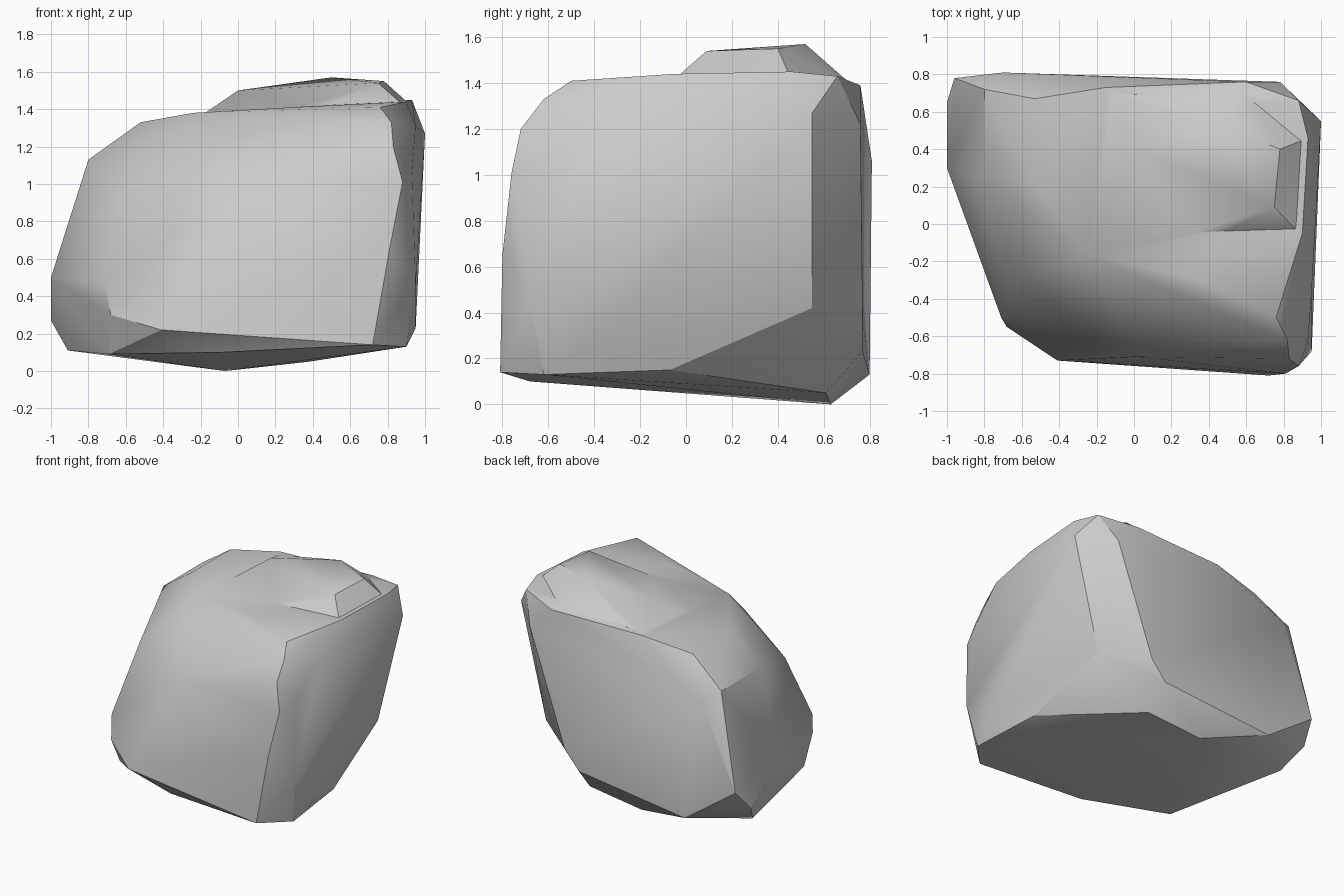
import bpy, bmesh
from mathutils import Vector

if "Cube" in bpy.data.objects:
    bpy.data.objects.remove(bpy.data.objects["Cube"])

# Boulder corners, grouped by the facet borders they form
crown = [(-.24, -.17, 1.38), (.29, -.28, 1.41), (.76, -.5, 1.41), (.9, -.05, 1.44),
         (.93, .46, 1.45), (.6, .76, 1.39), (-.15, .73, 1.38), (-.52, .2, 1.33),
         (-.53, .67, 1.32), (.88, .66, 1.43)]
front_side = [(.02, -.71, 1.0), (-.41, -.73, .22), (-.68, -.55, .3), (-.71, -.5, .47),
              (.72, -.81, .14), (.81, -.8, .65), (.88, -.76, 1.01), (.83, -.72, 1.2),
              (.82, -.62, 1.33)]
right_side = [(.95, -.36, 1.31), (.93, -.63, 1.06), (.95, -.68, .46), (.95, -.46, .23),
              (.85, -.07, .15), (.79, .55, .42), (1.0, .55, 1.27)]
back_side = [(.78, .76, 1.22), (.48, .77, .37), (.36, .77, .23), (-.7, .81, 1.06),
             (-.96, .78, .42), (-.55, .8, .13)]
left_side = [(-1, .65, .27), (-1, .3, .5), (-.8, -.2, .5), (-.8, .72, 1.13),
             (-.8, .25, 1.13), (-.62, -.3, .95)]
base = [(-.07, .63, 0), (.38, .61, .05), (-.91, .5, .11), (.9, -.62, .13),
        (-.09, -.68, .1), (-.69, -.43, .09)]

# Raised hump on top; its foot is sunk just inside the crown
hump = [(.75, .09, 1.54), (.5, .52, 1.57), (0, .4, 1.5), (.78, .4, 1.55),
        (-.22, .15, 1.35), (.25, -.07, 1.39)]
hump += [Vector(p) * .985 for p in crown[3:7]]


def hull_object(name, points):
    bm = bmesh.new()
    for p in points:
        bm.verts.new(p)
    bmesh.ops.convex_hull(bm, input=bm.verts[:])
    loose = [v for v in bm.verts if not v.link_faces]
    bmesh.ops.delete(bm, geom=loose, context='VERTS')
    bmesh.ops.recalc_face_normals(bm, faces=bm.faces[:])
    mesh = bpy.data.meshes.new(name)
    bm.to_mesh(mesh)
    bm.free()
    obj = bpy.data.objects.new(name, mesh)
    bpy.context.collection.objects.link(obj)
    return obj


rock = hull_object("boulder", crown + front_side + right_side + back_side + left_side + base)
top = hull_object("boulder_hump", hump)

# Fuse the hump into one boulder
mod = rock.modifiers.new("fuse", 'BOOLEAN')
mod.operation = 'UNION'
mod.solver = 'EXACT'
mod.object = top
bpy.context.view_layer.objects.active = rock
rock.select_set(True)
bpy.ops.object.modifier_apply(modifier=mod.name)
bpy.data.objects.remove(top)

# Soft across gentle bends, crisp on the chipped edges
bpy.ops.object.shade_smooth_by_angle(angle=0.52)
